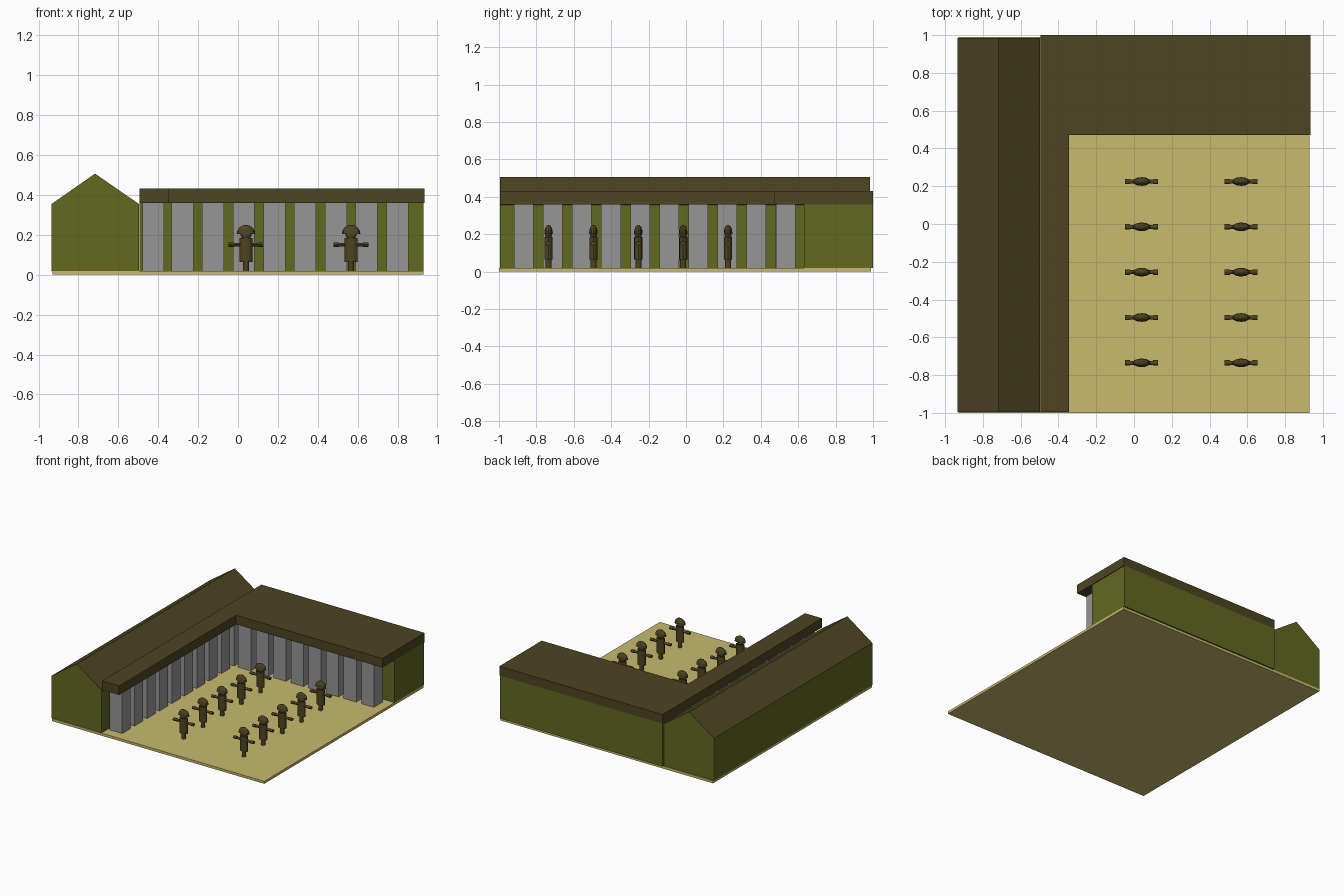
import bpy, bmesh
from mathutils import Matrix, Vector

if "Cube" in bpy.data.objects:
    bpy.data.objects.remove(bpy.data.objects["Cube"])


def material(name, rgb):
    mat = bpy.data.materials.new(name)
    mat.use_nodes = True
    mat.diffuse_color = (*rgb, 1)
    mat.node_tree.nodes["Principled BSDF"].inputs["Base Color"].default_value = (*rgb, 1)
    return mat


SAND = material("sand", (0.58, 0.49, 0.155))
OLIVE = material("olive wall", (0.122, 0.138, 0.0145))
BROWN = material("dark brown", (0.076, 0.058, 0.016))
GREY = material("grey pillar", (0.305, 0.305, 0.305))


def finish(name, bm, *mats):
    bmesh.ops.recalc_face_normals(bm, faces=bm.faces)
    mesh = bpy.data.meshes.new(name)
    bm.to_mesh(mesh)
    bm.free()
    for mat in mats:
        mesh.materials.append(mat)
    obj = bpy.data.objects.new(name, mesh)
    bpy.context.collection.objects.link(obj)
    return obj


def add_box(bm, low, high):
    low, high = Vector(low), Vector(high)
    place = Matrix.Translation((low + high) / 2) @ Matrix.Diagonal((*(high - low), 1))
    bmesh.ops.create_cube(bm, size=1, matrix=place)


def box(name, low, high, mat):
    bm = bmesh.new()
    add_box(bm, low, high)
    return finish(name, bm, mat)


def add_tube(bm, centre, radii, length, along_x=False):
    # Elliptical cylinder, upright or lying along x
    place = Matrix.Translation(centre)
    if along_x:
        place = place @ Matrix.Rotation(1.5708, 4, "Y")
    place = place @ Matrix.Diagonal((*radii, length, 1))
    bmesh.ops.create_cone(bm, cap_ends=True, segments=12, radius1=1, radius2=1,
                          depth=1, matrix=place)


def add_ball(bm, centre, radii, dome=False):
    place = Matrix.Translation(centre) @ Matrix.Diagonal((*radii, 1))
    made = bmesh.ops.create_uvsphere(bm, u_segments=12, v_segments=8, radius=1, matrix=place)
    if dome:
        verts = made["verts"]
        edges = {e for v in verts for e in v.link_edges}
        faces = {f for v in verts for f in v.link_faces}
        cut = bmesh.ops.bisect_plane(bm, geom=[*verts, *edges, *faces], plane_co=centre,
                                     plane_no=(0, 0, 1), clear_inner=True)
        rim = [g for g in cut["geom_cut"] if isinstance(g, bmesh.types.BMEdge)]
        bmesh.ops.contextual_create(bm, geom=rim)


# Courtyard ground
FLOOR = 0.02
box("ground", (-0.93, -1, 0), (0.93, 0.99, FLOOR), SAND)

# Gabled side hall, extruded from its end profile
bm = bmesh.new()
profile = [(-0.935, FLOOR), (-0.497, FLOOR), (-0.497, 0.355), (-0.717, 0.507), (-0.935, 0.355)]
gable = bm.faces.new([bm.verts.new((x, -0.995, z)) for x, z in profile])
sweep = bmesh.ops.extrude_face_region(bm, geom=[gable])
bmesh.ops.translate(bm, vec=(0, 1.98, 0),
                    verts=[g for g in sweep["geom"] if isinstance(g, bmesh.types.BMVert)])
bmesh.ops.recalc_face_normals(bm, faces=bm.faces)
for face in bm.faces:
    face.material_index = 1 if face.normal.z > 0.3 else 0
finish("side_hall", bm, OLIVE, BROWN)

# Back hall with its overhanging flat roof, and the covered walk
EAVE, TOP = 0.36, 0.432
box("back_hall_wall", (-0.495, 0.63, FLOOR), (0.93, 1, EAVE), OLIVE)
box("back_hall_roof", (-0.495, 0.47, EAVE), (0.935, 1, TOP), BROWN)
box("walkway_roof", (-0.495, -0.995, EAVE), (-0.345, 0.47, TOP), BROWN)

# Pillar rows under both overhangs
bm = bmesh.new()
for i in range(10):
    y = -0.92 + 0.1555 * i
    add_box(bm, (-0.48, y, FLOOR), (-0.37, y + 0.105, EAVE))
finish("walkway_pillars", bm, GREY)
bm = bmesh.new()
for i in range(1, 9):
    x = -0.488 + 0.154 * i
    add_box(bm, (x, 0.48, FLOOR), (x + 0.11, 0.585, EAVE))
finish("back_hall_pillars", bm, GREY)

# Standing figure with outstretched arms and a domed helmet
bm = bmesh.new()
add_tube(bm, (0, 0, 0.045), (0.015, 0.016), 0.05)
add_tube(bm, (0, 0, 0.125), (0.033, 0.022), 0.12)
add_ball(bm, (0, 0, 0.203), (0.028, 0.02, 0.028))
add_ball(bm, (0, 0, 0.204), (0.047, 0.023, 0.046), dome=True)
for side in (-1, 1):
    add_tube(bm, (side * 0.045, 0, 0.151), (0.009, 0.011), 0.05, along_x=True)
    add_tube(bm, (side * 0.074, 0, 0.151), (0.011, 0.014), 0.028, along_x=True)
figure = finish("figure", bm, BROWN)

# Two files of five figures
for col, x in enumerate((0.04, 0.567)):
    for row in range(5):
        copy = figure if col == row == 0 else figure.copy()
        if copy is not figure:
            bpy.context.collection.objects.link(copy)
        copy.name = f"figure_{col + 1}_{row + 1}"
        copy.location = (x, -0.735 + 0.24 * row, 0)
